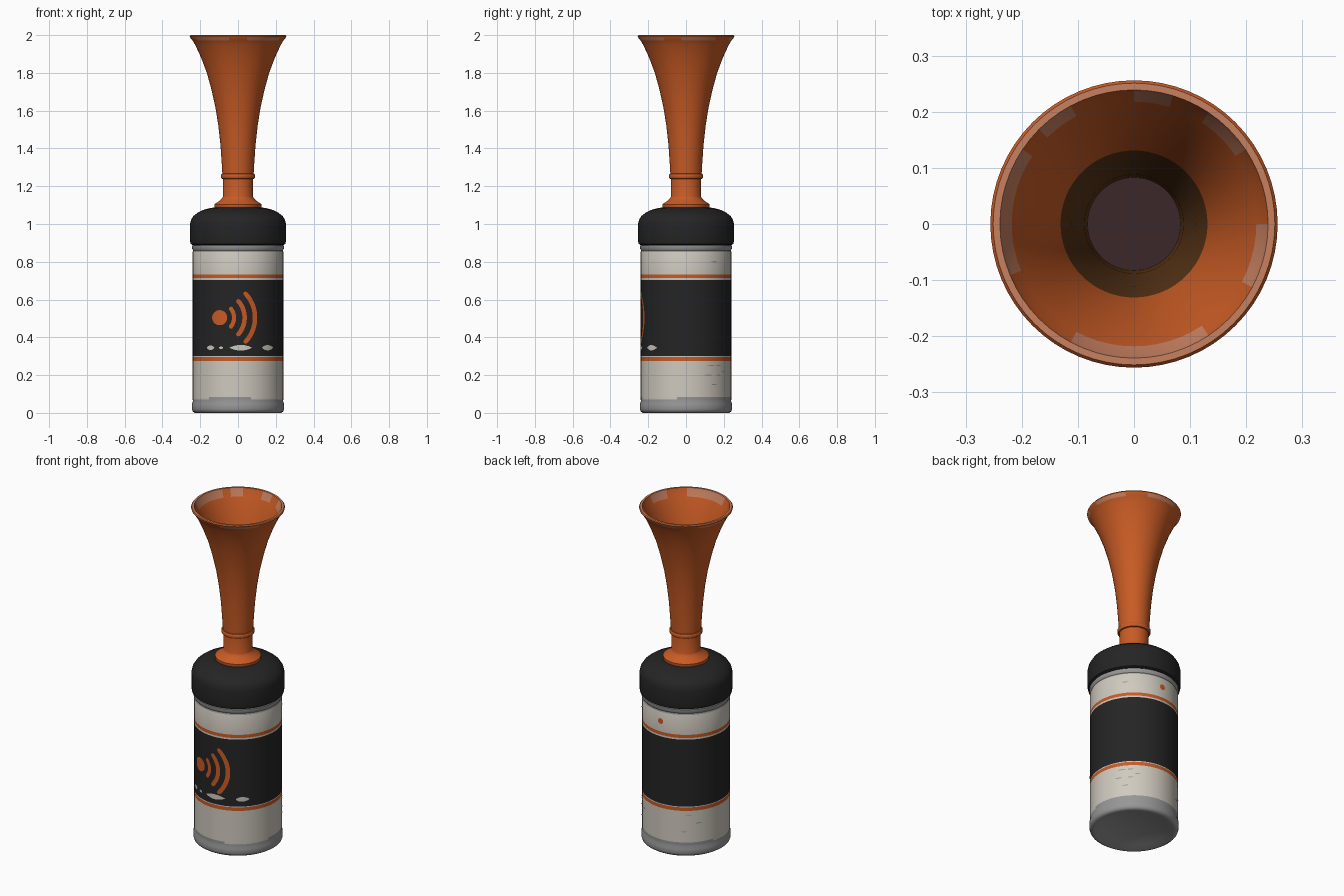
import bpy, bmesh, math

SEG = 64
BODY_R = 0.24

cube = bpy.data.objects.get("Cube")
if cube:
    bpy.data.objects.remove(cube, do_unlink=True)


def material(name, r, g, b):
    m = bpy.data.materials.new(name)
    m.use_nodes = True
    m.diffuse_color = (r, g, b, 1)
    bsdf = m.node_tree.nodes["Principled BSDF"]
    bsdf.inputs["Base Color"].default_value = (r, g, b, 1)
    bsdf.inputs["Roughness"].default_value = 0.6
    return m


ORANGE = material("orange", 0.58, 0.105, 0.018)
WORN = material("worn_orange", 0.58, 0.22, 0.12)
BLACK = material("black", 0.018, 0.018, 0.018)
CREAM = material("cream", 0.63, 0.59, 0.52)
GREY = material("grey_metal", 0.31, 0.31, 0.31)
BROWN = material("throat_brown", 0.1, 0.035, 0.008)
DARK = material("throat_dark", 0.045, 0.02, 0.022)


def finish(name, bm, mats, angle=40):
    mesh = bpy.data.meshes.new(name)
    bm.to_mesh(mesh)
    bm.free()
    for m in mats:
        mesh.materials.append(m)
    ob = bpy.data.objects.new(name, mesh)
    bpy.context.collection.objects.link(ob)
    bpy.ops.object.select_all(action='DESELECT')
    ob.select_set(True)
    bpy.context.view_layer.objects.active = ob
    bpy.ops.object.shade_smooth_by_angle(angle=math.radians(angle))
    return ob


def lathe(name, profile, mats, rule=None):
    """Spin (radius, z) points round z; rule(row, z, degrees) picks the material."""
    bm = bmesh.new()
    rings = []
    for r, z in profile:
        if r == 0:
            rings.append([bm.verts.new((0, 0, z))] * SEG)
        else:
            rings.append([bm.verts.new((r * math.cos(a), r * math.sin(a), z))
                          for a in (math.tau * i / SEG for i in range(SEG))])
    for k in range(len(rings) - 1):
        lo, hi = rings[k], rings[k + 1]
        mid = (profile[k][1] + profile[k + 1][1]) / 2
        for i in range(SEG):
            j = (i + 1) % SEG
            corners = list(dict.fromkeys((lo[i], lo[j], hi[j], hi[i])))
            face = bm.faces.new(corners)
            if rule:
                face.material_index = rule(k, mid, 360 * (i + 0.5) / SEG)
    return finish(name, bm, mats)


def strip(bm, path, widths, side, index=0):
    """Ribbon through (x, z) points, wrapped on the can; side -1 front, 1 back."""
    rows = []
    radius = BODY_R + 0.002
    for n, (x, z) in enumerate(path):
        ax, az = path[max(n - 1, 0)]
        bx, bz = path[min(n + 1, len(path) - 1)]
        length = math.hypot(bx - ax, bz - az)
        nx, nz = -(bz - az) / length, (bx - ax) / length
        row = []
        for s in (-1, 1):
            px, pz = x + s * nx * widths[n], z + s * nz * widths[n]
            row.append(bm.verts.new((px, side * math.sqrt(radius ** 2 - px ** 2), pz)))
        rows.append(row)
    for a, b in zip(rows, rows[1:]):
        face = bm.faces.new((a[0], b[0], b[1], a[1]))
        face.material_index = index
        face.normal_update()
        if face.normal.y * side < 0:
            face.normal_flip()


def capsule(bm, x, z, length, h, side, index=0):
    """Horizontal dash with round ends; zero length gives a disc."""
    steps = 16
    path, widths = [], []
    for n in range(steps + 1):
        c = -math.cos(math.pi * n / steps)
        path.append((x + c * h + (length / 2) * (2 * n / steps - 1), z))
        widths.append(max(h * math.sqrt(max(1 - c * c, 0)), 0.0005))
    strip(bm, path, widths, side, index)


# Can: domed base, rolled beads, label bands
can_profile = [(0, 0.035), (0.1, 0.028), (0.18, 0.012), (0.218, 0.001), (0.228, 0),
               (0.24, 0.008), (0.244, 0.02), (0.244, 0.045), (0.239, 0.062),
               (BODY_R, 0.072), (BODY_R, 0.085), (BODY_R, 0.275), (BODY_R, 0.296),
               (BODY_R, 0.301), (BODY_R, 0.704), (BODY_R, 0.714), (BODY_R, 0.733),
               (BODY_R, 0.852), (0.237, 0.86), (0.243, 0.87), (0.243, 0.885), (0.225, 0.895)]


def can_rule(row, z, deg):
    if z < 0.072 or z > 0.852:
        return 1
    if z < 0.085:
        return 1 if math.sin(math.radians(deg * 3 + 40)) > 0.1 or 30 < deg < 150 else 0
    if 0.301 < z < 0.704:
        return 2
    if 0.275 < z < 0.296 or 0.714 < z < 0.733:
        return 3
    return 0


lathe("can_body", can_profile, [CREAM, GREY, BLACK, ORANGE], can_rule)

# Cap with a rounded shoulder
lathe("cap", [(0.2, 0.892), (0.243, 0.89), (0.251, 0.895), (0.254, 0.91), (0.254, 1.0),
              (0.249, 1.022), (0.236, 1.043), (0.212, 1.061), (0.18, 1.076),
              (0.145, 1.085), (0.11, 1.089), (0, 1.089)], [BLACK])

# Collar and neck
lathe("neck", [(0.12, 1.08), (0.125, 1.088), (0.125, 1.104), (0.12, 1.108), (0.095, 1.125),
               (0.082, 1.14), (0.08, 1.145), (0.08, 1.26)], [ORANGE])

# Ring at the horn root
lathe("neck_ring", [(0.078, 1.238), (0.087, 1.24), (0.091, 1.247), (0.091, 1.258),
                    (0.087, 1.265), (0.078, 1.268)], [ORANGE])

# Flared horn: outer wall up to the rim, then the inner wall down to the throat
outer = [(0.082, 1.25), (0.086, 1.32), (0.093, 1.42), (0.104, 1.52), (0.12, 1.62),
         (0.14, 1.71), (0.165, 1.8), (0.195, 1.88), (0.225, 1.945), (0.241, 1.972)]
rim = [(0.254, 1.988), (0.256, 1.994), (0.251, 2.0), (0.239, 2.0)]
inner = [(0.234, 1.985), (0.218, 1.955), (0.186, 1.88), (0.156, 1.8), (0.131, 1.71),
         (0.111, 1.62), (0.098, 1.52), (0.088, 1.42), (0.083, 1.32), (0, 1.32)]
horn = outer + rim + inner
RIM_ROW = len(outer) - 1
INNER_ROW = len(outer) + len(rim) - 1
DEEP_PATCHES = [(150, 200), (336, 356)]
EDGE_PATCHES = [(35, 55), (72, 90), (118, 135), (145, 205), (240, 302), (330, 362)]


def inside(deg, spans):
    return any(a <= deg <= b for a, b in spans)


def horn_rule(row, z, deg):
    if row == len(horn) - 2:
        return 3
    if row > INNER_ROW:
        if z < 1.71:
            return 2
        return 1 if row == INNER_ROW + 1 and inside(deg, DEEP_PATCHES + EDGE_PATCHES) else 0
    if row == INNER_ROW:
        return 1 if inside(deg, EDGE_PATCHES) else 0
    if row == INNER_ROW - 1:
        return 1
    if row == RIM_ROW:
        return 1 if math.sin(math.radians(deg * 5)) > -0.5 else 0
    return 0


lathe("horn", horn, [ORANGE, WORN, BROWN, DARK], horn_rule)

# Sound emblem on the front label
bm = bmesh.new()
cx, cz = -0.097, 0.504
capsule(bm, cx, cz, 0, 0.04, -1)
for radius, half in ((0.076, 0.011), (0.132, 0.012), (0.187, 0.012)):
    angles = [math.radians(46 * (n / 10 - 1)) for n in range(21)]
    path = [(cx + radius * math.cos(a), cz + radius * math.sin(a)) for a in angles]
    strip(bm, path, [half * (0.6 if n in (0, 20) else 1) for n in range(21)], -1)
finish("sound_emblem", bm, [ORANGE])

# Pale dashes under the emblem
bm = bmesh.new()
for x, length, h in ((-0.145, 0.015, 0.012), (-0.09, 0.008, 0.007),
                     (0.015, 0.09, 0.015), (0.157, 0.03, 0.014)):
    capsule(bm, x, 0.345, length, h, -1)
finish("label_dashes", bm, [CREAM])

# Orange dot and small scuffs on the back
bm = bmesh.new()
capsule(bm, 0, 0.797, 0, 0.017, 1)
for x, z in ((0.21, 0.2), (0.2, 0.25), (0.17, 0.25), (0.17, 0.2), (0.19, 0.15),
             (0.14, 0.22), (-0.15, 0.25), (-0.19, 0.2), (-0.13, 0.15), (0.19, 0.8)):
    capsule(bm, x, z, 0.02, 0.003, 1, 1)
finish("back_marks", bm, [ORANGE, GREY])
